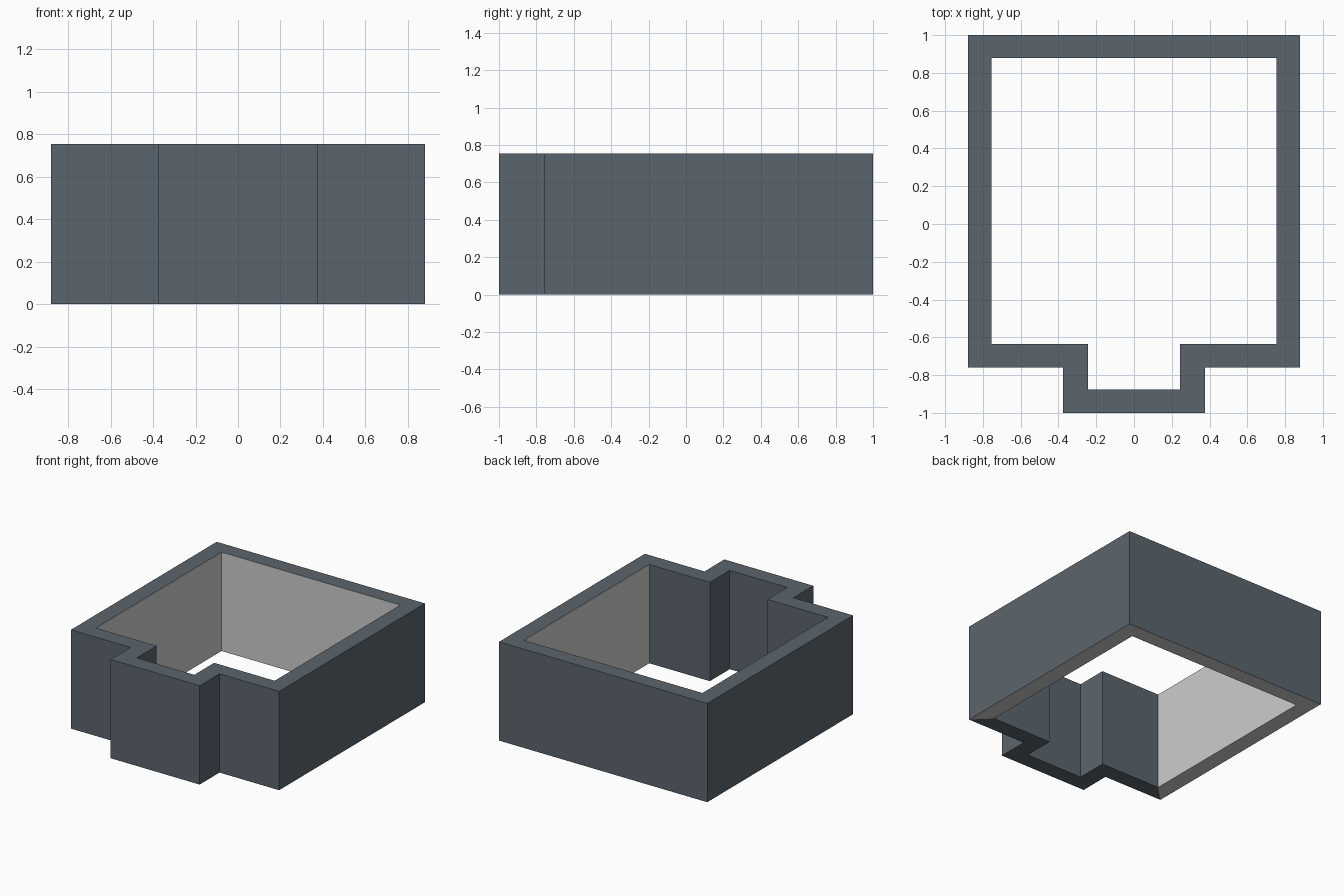
import bpy
import bmesh

HEIGHT = 0.755

cube = bpy.data.objects.get("Cube")
if cube:
    bpy.data.objects.remove(cube, do_unlink=True)


def make_material(name, color):
    mat = bpy.data.materials.new(name)
    mat.use_nodes = True
    mat.diffuse_color = (*color, 1)
    mat.node_tree.nodes["Principled BSDF"].inputs["Base Color"].default_value = (*color, 1)
    return mat


def mirrored_loop(half):
    """Close a half outline by mirroring it across x = 0."""
    return half + [(-x, y) for x, y in reversed(half)]


slate = make_material("slate", (0.105, 0.131, 0.155))
plaster = make_material("pale_grey", (0.61, 0.61, 0.61))

# Floor plan: square room with a projecting front bay, from back to front
outer = mirrored_loop([(0.88, 1.0), (0.88, -0.76), (0.376, -0.76), (0.376, -1.0)])
inner = mirrored_loop([(0.755, 0.88), (0.755, -0.635), (0.243, -0.635), (0.243, -0.875)])

bm = bmesh.new()


def ring(points, z):
    return [bm.verts.new((x, y, z)) for x, y in points]


rings = {
    "outer_low": ring(outer, 0), "outer_high": ring(outer, HEIGHT),
    "inner_low": ring(inner, 0), "inner_high": ring(inner, HEIGHT),
}


def bridge(first, second, pale):
    """Join two rings; pale ones are grey along the side and back walls."""
    a, b = rings[first], rings[second]
    count = len(a)
    for i in range(count):
        j = (i + 1) % count
        face = bm.faces.new((a[i], a[j], b[j], b[i]))
        main_wall = i in (0, count - 2, count - 1)
        face.material_index = int(pale and main_wall)


# Outside walls, inside walls, top rim and mitred bottom rim
bridge("outer_low", "outer_high", False)
bridge("inner_low", "inner_high", True)
bridge("outer_high", "inner_high", False)
bridge("outer_low", "inner_low", True)
bmesh.ops.recalc_face_normals(bm, faces=bm.faces)

mesh = bpy.data.meshes.new("room_walls")
bm.to_mesh(mesh)
bm.free()
mesh.materials.append(slate)
mesh.materials.append(plaster)
walls = bpy.data.objects.new("room_walls", mesh)
bpy.context.collection.objects.link(walls)
